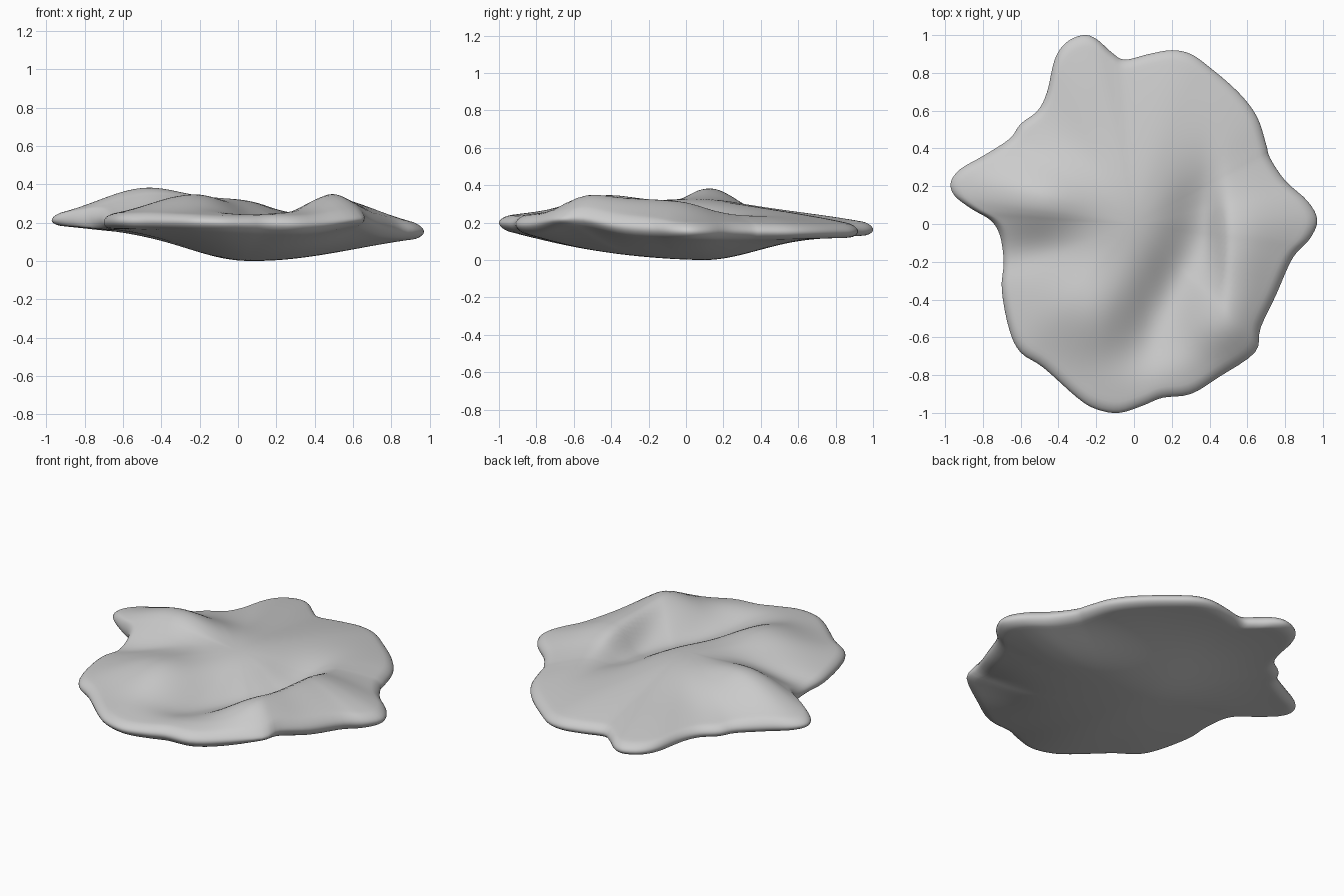
import bpy, bmesh, math

if "Cube" in bpy.data.objects:
    bpy.data.objects.remove(bpy.data.objects["Cube"])

# Plan outline, counter-clockwise from the right tip
OUTLINE = [(.97,.02),(.92,.12),(.80,.23),(.72,.35),(.70,.42),(.65,.57),(.55,.70),(.40,.83),
    (.30,.90),(.20,.92),(.08,.90),(-.05,.87),(-.12,.91),(-.20,.98),(-.27,1.0),(-.36,.96),
    (-.42,.87),(-.46,.70),(-.51,.60),(-.60,.53),(-.66,.45),(-.80,.36),(-.92,.29),(-.97,.22),
    (-.95,.15),(-.86,.08),(-.76,.02),(-.71,-.06),(-.69,-.20),(-.70,-.35),(-.66,-.56),
    (-.60,-.68),(-.48,-.76),(-.30,-.92),(-.20,-.98),(-.08,-1.0),(.05,-.96),(.15,-.92),
    (.30,-.90),(.45,-.81),(.64,-.68),(.67,-.55),(.75,-.38),(.84,-.18),(.93,-.08)]

# Humps and hollows: x, y, sigma left/right, sigma front/back, rotation, height
FEATURES = [
    (-.50, .14, .23, .20, .17, .13, -.2, .11),   # left hump
    (-.02, .05, .25, .20, .30, .27, 0, .035),    # middle plateau
    (-.24, -.45, .20, .15, .18, .17, 0, .075),   # front left ridge
    (-.55, -.14, .16, .18, .08, .09, .2, -.03),  # dip between them
    (.20, -.35, .12, .11, .28, .25, -.45, -.095),# valley
    (.35, .04, .12, .07, .18, .20, 0, -.06),     # hollow at the fold
    (.50, -.53, .14, .14, .14, .17, 0, .10),     # front right hump
    (.51, -.14, .05, .19, .19, .20, 0, .075),    # right ridge
    (.15, -.80, .25, .20, .10, .09, .2, .02),    # front lip
]


def bump(x, y, f):
    cx, cy, sl, sr, sf, sb, a, h = f
    dx, dy = x - cx, y - cy
    u = dx * math.cos(a) + dy * math.sin(a)
    v = -dx * math.sin(a) + dy * math.cos(a)
    return h * math.exp(-.5 * ((u / (sl if u < 0 else sr)) ** 2
                               + (v / (sf if v < 0 else sb)) ** 2))


def heights(x, y, t):
    """Top and bottom surface heights at a plan position."""
    rim = .215 - .025 * x - .02 * y
    top = rim + (.29 - rim) * (1 - t * t) + sum(bump(x, y, f) for f in FEATURES)
    bowl = bump(x, y, (.04, .08, .30, .50, .75, .30, 0, .14)) * (1 - t ** 5)
    bottom = rim - .065 - bowl
    bottom += bump(x, y, (.66, -.62, .16, .16, .16, .16, 0, .055))   # raised corner
    bottom += bump(x, y, (-.95, .2, .2, .2, .2, .2, 0, .02))         # raised left tip
    return top, max(bottom, .004)


def smooth_loop(pts, n):
    """Closed spline through the outline points."""
    out = []
    for i in range(len(pts)):
        p = [pts[(i + k - 1) % len(pts)] for k in range(4)]
        for j in range(n):
            s = j / n
            out.append(tuple(.5 * (2 * b + (c - a) * s + (2 * a - 5 * b + 4 * c - d) * s * s
                             + (3 * b - a - 3 * c + d) * s ** 3) for a, b, c, d in zip(*p)))
    return out


loop = smooth_loop(OUTLINE, 4)
bm = bmesh.new()

# Rings from the top centre over the rounded rim to the bottom centre
EDGE = .94
flat = [EDGE * k / 36 for k in range(1, 37)]
curve = [(k / 6) * math.pi / 2 for k in range(1, 6)]
steps = [(t, 1.0) for t in flat] + [(EDGE + (1 - EDGE) * math.sin(a), math.cos(a)) for a in curve]


def ring(t, w, side):
    verts = []
    for px, py in loop:
        x, y = px * t, py * t
        hi, lo = heights(x, y, t)
        mid, half = (hi + lo) / 2, (hi - lo) / 2
        verts.append(bm.verts.new((x, y, mid + side * w * half)))
    return verts


rings = [ring(t, w, 1) for t, w in steps] + [ring(1, 0, 0)]
rings += [ring(t, w, -1) for t, w in reversed(steps)]
n = len(loop)
for a, b in zip(rings, rings[1:]):
    for i in range(n):
        j = (i + 1) % n
        bm.faces.new((a[i], b[i], b[j], a[j]))
hi, lo = heights(0, 0, 0)
for z, r in ((hi, rings[0]), (lo, rings[-1])):
    c = bm.verts.new((0, 0, z))
    for i in range(n):
        bm.faces.new((c, r[i], r[(i + 1) % n]))
bmesh.ops.recalc_face_normals(bm, faces=bm.faces)
base = min(v.co.z for v in bm.verts)
for v in bm.verts:
    v.co.z -= base

mesh = bpy.data.meshes.new("flat_slab")
bm.to_mesh(mesh)
bm.free()
slab = bpy.data.objects.new("flat_slab", mesh)
bpy.context.collection.objects.link(slab)
for p in mesh.polygons:
    p.use_smooth = True
